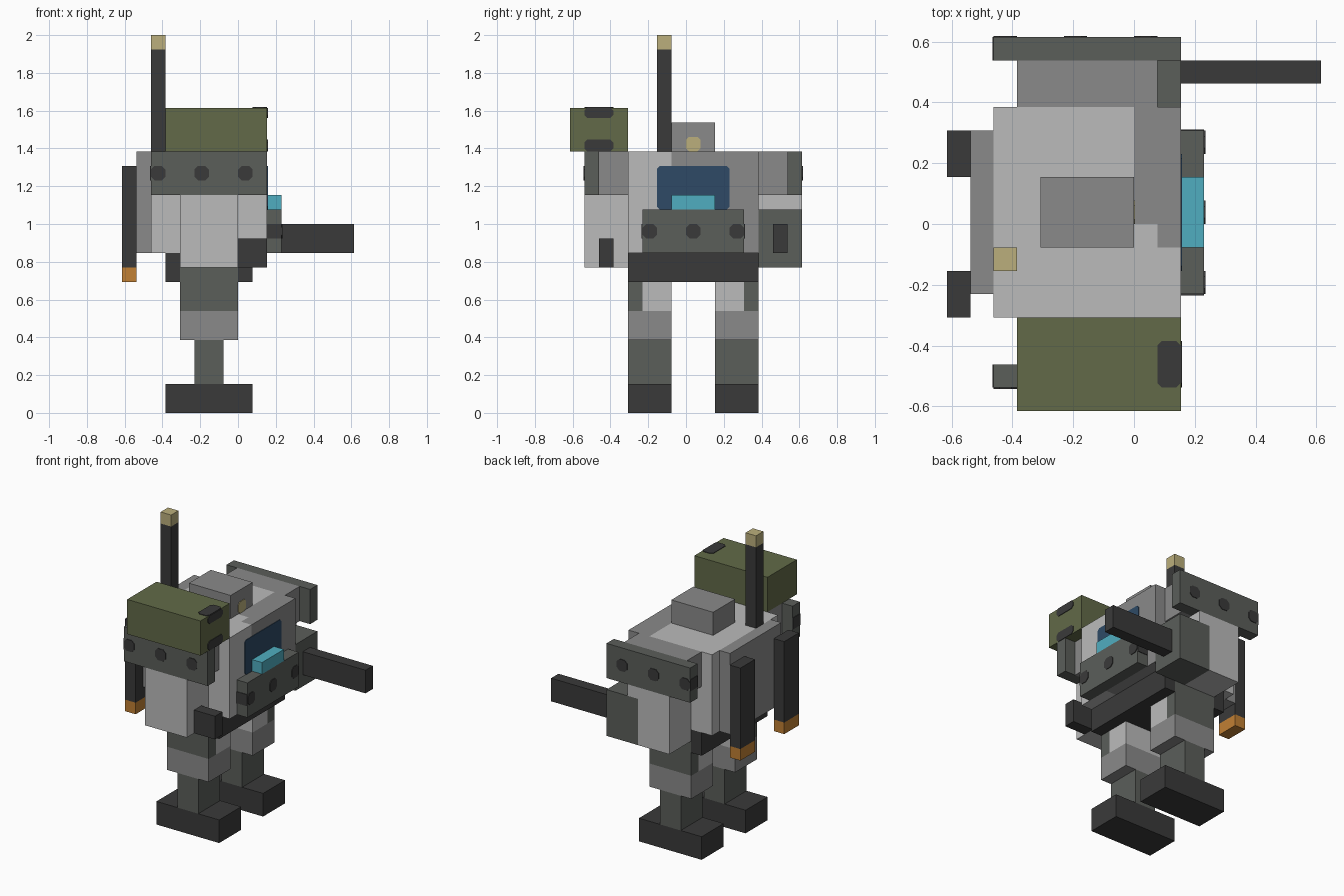
import bpy, bmesh
from mathutils import Vector

if "Cube" in bpy.data.objects:
    bpy.data.objects.remove(bpy.data.objects["Cube"])

U = 2 / 26  # one block


def material(name, rgb):
    m = bpy.data.materials.new(name)
    lin = [(c / 255 / 12.92) if c < 11 else ((c / 255 + 0.055) / 1.055) ** 2.4 for c in rgb]
    m.diffuse_color = (*lin, 1)
    m.use_nodes = True
    m.node_tree.nodes["Principled BSDF"].inputs["Base Color"].default_value = m.diffuse_color
    return m


LIGHT = material("light_grey", (187, 187, 187))
MID = material("mid_grey", (138, 138, 138))
DARK = material("dark_grey", (91, 94, 90))
BLACK = material("charcoal", (58, 58, 58))
OLIVE = material("olive", (98, 106, 72))
TAN = material("tan", (187, 175, 124))
ORANGE = material("orange", (193, 128, 52))
BLUE = material("navy_glass", (46, 74, 102))
CYAN = material("cyan", (80, 174, 192))


def finish(name, bm, mat):
    bmesh.ops.recalc_face_normals(bm, faces=bm.faces)
    me = bpy.data.meshes.new(name)
    bm.to_mesh(me)
    bm.free()
    me.materials.append(mat)
    ob = bpy.data.objects.new(name, me)
    bpy.context.collection.objects.link(ob)
    return ob


def part(name, mat, *boxes):
    """Boxes given as (x0, x1, y0, y1, z0, z1) in blocks."""
    bm = bmesh.new()
    for x0, x1, y0, y1, z0, z1 in boxes:
        vs = bmesh.ops.create_cube(bm, size=1)["verts"]
        for v in vs:
            v.co = Vector((x1 if v.co.x > 0 else x0,
                           y1 if v.co.y > 0 else y0,
                           z1 if v.co.z > 0 else z0)) * U
    return finish(name, bm, mat)


def patch(name, mat, axis, pos, sign, a0, a1, b0, b1, cut=0.0):
    """Thin painted plate with clipped corners, facing sign * axis."""
    if cut:
        pts = [(a0 + cut, b0), (a1 - cut, b0), (a1, b0 + cut), (a1, b1 - cut),
               (a1 - cut, b1), (a0 + cut, b1), (a0, b1 - cut), (a0, b0 + cut)]
    else:
        pts = [(a0, b0), (a1, b0), (a1, b1), (a0, b1)]
    bm = bmesh.new()

    def place(p, d):
        c = list(p)
        c.insert(axis, pos + sign * d)
        return bm.verts.new(Vector(c) * U)
    low = [place(p, 0) for p in pts]
    top = [place(p, 0.05) for p in pts]
    bm.faces.new(low)
    bm.faces.new(top)
    n = len(pts)
    for i in range(n):
        j = (i + 1) % n
        bm.faces.new((low[i], low[j], top[j], top[i]))
    return finish(name, bm, mat)


# Legs: inner thigh is light, outer thigh dark
for side, y0, inner, outer in (("right", -4, (-3, -1), (-4, -3)),
                               ("left", 2, (2, 4), (4, 5))):
    y1 = y0 + 3
    part(side + "_foot", BLACK, (-5, 1, y0, y1, 0, 2))
    part(side + "_shin", DARK, (-3, -1, y0, y1, 2, 5))
    part(side + "_knee", MID, (-4, 0, y0, y1, 5, 7))
    part(side + "_inner_thigh", LIGHT, (-4, 0, *inner, 7, 11))
    part(side + "_outer_thigh", DARK, (-4, 0, *outer, 7, 11))

# Hips wrap around the thighs
part("hips", BLACK, (0, 1, -4, 5, 9, 11), (-5, -4, -4, 5, 9, 11), (-4, 0, -1, 2, 9, 11))

# Torso
part("torso", LIGHT, (-6, 0, -4, 5, 11, 18), (0, 2, -4, -1, 11, 18), (0, 1, -1, 0, 11, 18))
part("torso_panel", MID, (0, 2, 0, 5, 11, 18), (1, 2, -1, 0, 11, 18))
part("backpack", MID, (-7, -6, -3, 4, 11, 18))
patch("cockpit_window", BLUE, 0, 2, 1, -2, 3, 14, 17, 0.2)

# Front bumper with rivets and lamp
part("bumper", DARK, (2, 3, -3, 4, 11, 14))
part("lamp", CYAN, (2, 3, -1, 2, 14, 15))
for y in (-3, 0, 3):
    patch("bumper_rivet", BLACK, 0, 3, 1, y, y + 1, 12, 13, 0.25)
patch("bumper_end_right", BLACK, 1, -3, -1, 2, 3, 12, 13)
patch("bumper_end_left", BLACK, 1, 4, 1, 2, 3, 12, 13)

# Exhaust pipes
for side, y in (("right", -4), ("left", 2)):
    part(side + "_exhaust", BLACK, (-8, -7, y, y + 2, 10, 17))
    part(side + "_exhaust_tip", ORANGE, (-8, -7, y, y + 2, 9, 10))

# Head and antenna
part("head", MID, (-4, 0, -1, 2, 18, 20))
patch("head_lamp", TAN, 0, 0, 1, 0, 1, 18, 19, 0.2)
part("antenna", BLACK, (-6, -5, -2, -1, 18, 25))
part("antenna_tip", TAN, (-6, -5, -2, -1, 25, 26))

# Shoulders and riveted shoulder plates
for side, sy, py, face, sign in (("right", -6, -7, -7, -1), ("left", 5, 7, 8, 1)):
    part(side + "_shoulder", MID, (-5, 1, sy, sy + 2, 15, 18))
    part(side + "_shoulder_plate", DARK, (-6, 2, py, py + 1, 15, 18))
    for x in (-6, -3, 0):
        patch(side + "_plate_rivet", BLACK, 1, face, sign, x, x + 1, 16, 17, 0.25)
    patch(side + "_plate_end", BLACK, 0, -6, -1, py, py + 1, 16, 17)

# Right arm with short barrel
part("right_arm", LIGHT, (-4, 0, -7, -4, 10, 15))
part("right_barrel", BLACK, (0, 2, -6, -5, 10, 12))

# Left arm with long gun
part("left_arm", LIGHT, (-4, -1, 5, 8, 10, 15), (-1, 0, 5, 8, 14, 15))
part("left_forearm", DARK, (-1, 2, 5, 8, 10, 14))
part("left_gun", BLACK, (2, 8, 6, 7, 11, 13))

# Shoulder pod with dark markings
part("pod", OLIVE, (-5, 2, -8, -4, 18, 21))
patch("pod_mark_upper", BLACK, 0, 2, 1, -7, -5, 20.3, 21, 0.2)
patch("pod_mark_lower", BLACK, 0, 2, 1, -7, -5, 18, 18.8, 0.2)
patch("pod_mark_top", BLACK, 2, 21, 1, 1, 2, -7, -5, 0.2)
